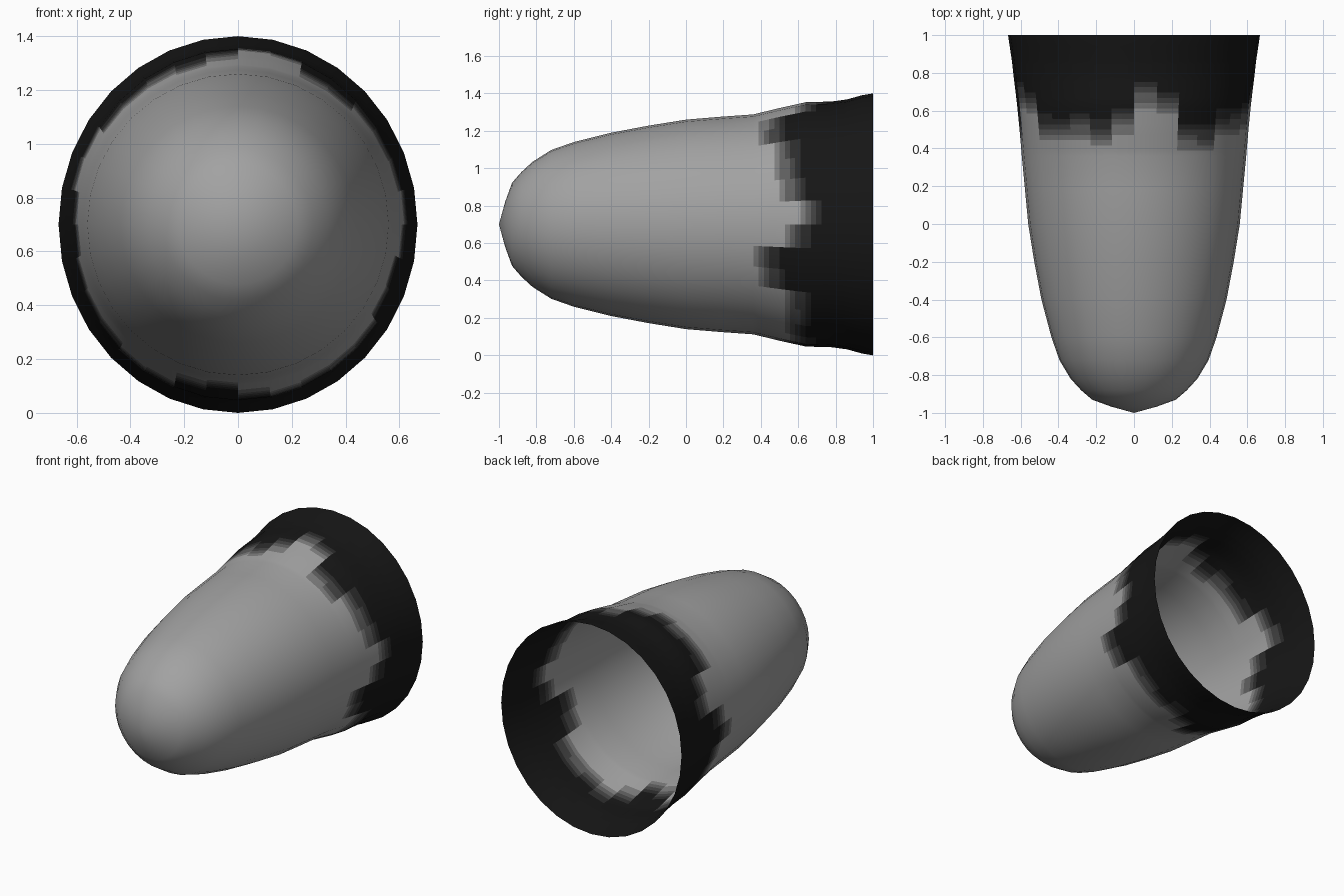
import bpy, bmesh, math

if "Cube" in bpy.data.objects:
    bpy.data.objects.remove(bpy.data.objects["Cube"])

SIDES = 32
CENTRE_Z = 0.70
# Profile from tip to open rim: (y, half width, half height)
PROFILE = [
    (-0.967, 0.12, 0.12), (-0.93, 0.222, 0.222), (-0.88, 0.28, 0.28),
    (-0.82, 0.335, 0.335), (-0.72, 0.395, 0.398), (-0.60, 0.437, 0.440),
    (-0.40, 0.49, 0.49), (-0.20, 0.528, 0.528), (0.0, 0.56, 0.56),
    (0.18, 0.577, 0.575), (0.36, 0.594, 0.588), (0.50, 0.606, 0.622),
    (0.64, 0.62, 0.653), (0.78, 0.637, 0.657), (0.86, 0.646, 0.668),
    (0.94, 0.658, 0.69), (1.0, 0.667, 0.70)]
FINE = 5        # extra rings per step across the scorched area
SHADES = [0.36, 0.2, 0.11, 0.055, 0.025, 0.008]


def grey(name, v):
    m = bpy.data.materials.new(name)
    m.diffuse_color = (v, v, v, 1)
    m.use_nodes = True
    m.node_tree.nodes["Principled BSDF"].inputs["Base Color"].default_value = m.diffuse_color
    return m


def soot_start(a):
    """Ragged edge of the dark flame-like band around the shell."""
    return 0.55 + 0.09 * math.sin(5 * a + 1.0) + 0.06 * math.sin(9 * a)


# Refine rings where the colour changes
rings = [PROFILE[0]]
for p, q in zip(PROFILE, PROFILE[1:]):
    n = FINE if p[0] >= 0.36 and q[0] <= 0.86 else 1
    for k in range(1, n + 1):
        rings.append(tuple(u + (w - u) * k / n for u, w in zip(p, q)))

# Open bullet-shaped shell
bm = bmesh.new()
tip = bm.verts.new((0, -1, CENTRE_Z))
loops = []
for y, rx, rz in rings:
    loops.append([bm.verts.new((rx * math.sin(2 * math.pi * i / SIDES), y,
                                CENTRE_Z + rz * math.cos(2 * math.pi * i / SIDES)))
                  for i in range(SIDES)])
for i in range(SIDES):
    j = (i + 1) % SIDES
    bm.faces.new((tip, loops[0][j], loops[0][i]))
    for a, b in zip(loops, loops[1:]):
        bm.faces.new((a[i], a[j], b[j], b[i]))
bmesh.ops.recalc_face_normals(bm, faces=bm.faces)
if sum(f.normal.dot(f.calc_center_median() - tip.co.lerp((0, 1, CENTRE_Z), 0.5)) for f in bm.faces) < 0:
    bmesh.ops.reverse_faces(bm, faces=bm.faces)

# Soot gradient by face
for f in bm.faces:
    c = f.calc_center_median()
    t = (c.y - soot_start(math.atan2(c.x, c.z - CENTRE_Z))) / 0.2 + 0.5
    f.material_index = max(0, min(len(SHADES) - 1, int(t * len(SHADES))))
    f.smooth = True

mesh = bpy.data.meshes.new("bullet_shell")
bm.to_mesh(mesh)
bm.free()
for k, v in enumerate(SHADES):
    mesh.materials.append(grey("shell_shade_%d" % k, v))
bpy.context.collection.objects.link(bpy.data.objects.new("bullet_shell", mesh))
